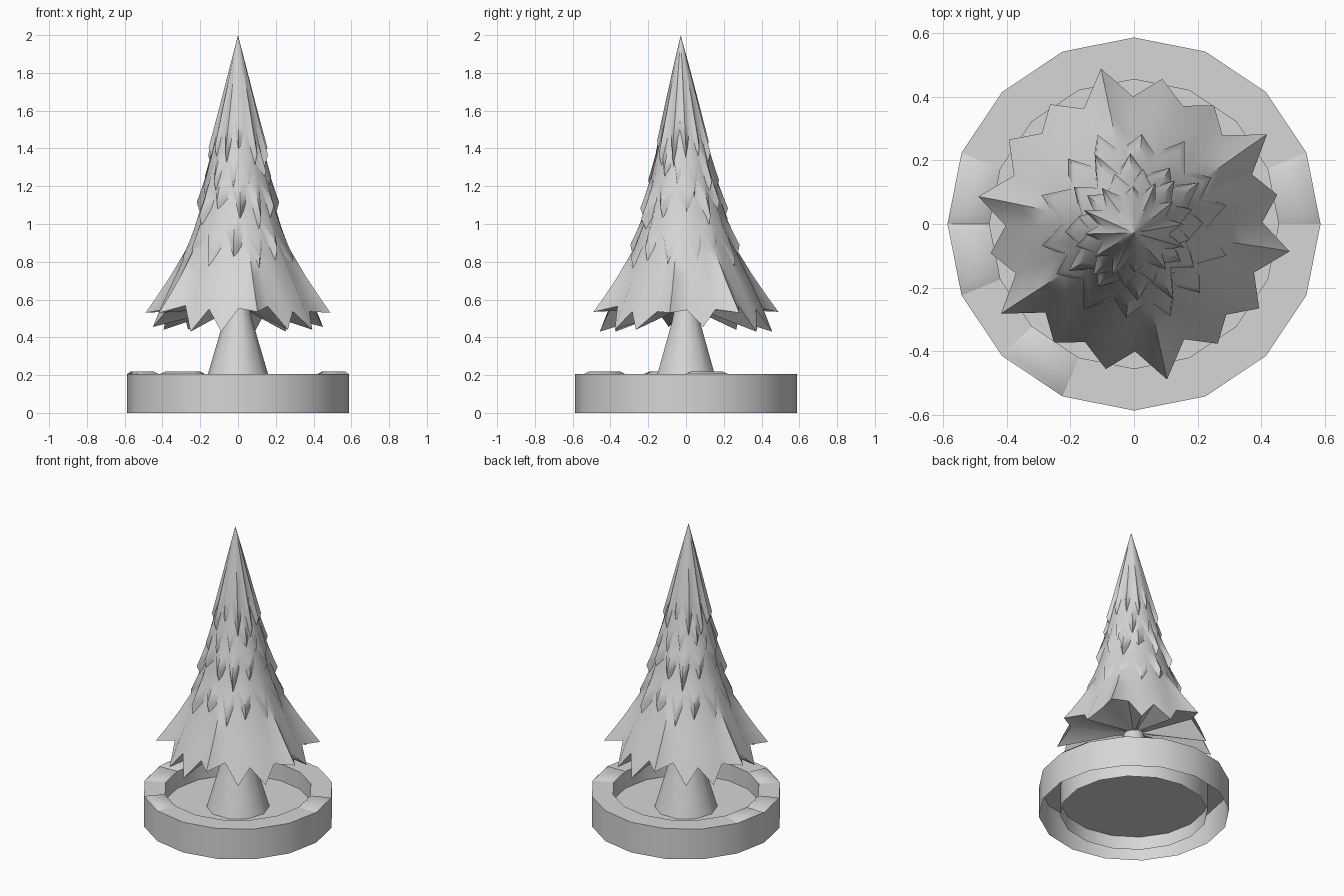
import bpy, bmesh, random
from math import cos, sin, radians, pi

random.seed(11)
if "Cube" in bpy.data.objects:
    bpy.data.objects.remove(bpy.data.objects["Cube"], do_unlink=True)

grey = bpy.data.materials.new("plain_grey")
grey.use_nodes = True
grey.diffuse_color = (0.67, 0.67, 0.67, 1)
grey.node_tree.nodes["Principled BSDF"].inputs["Base Color"].default_value = (0.67, 0.67, 0.67, 1)


def finish(name, bm, angle, fix=True):
    if fix:
        bmesh.ops.recalc_face_normals(bm, faces=bm.faces)
    mesh = bpy.data.meshes.new(name)
    bm.to_mesh(mesh)
    bm.free()
    ob = bpy.data.objects.new(name, mesh)
    mesh.materials.append(grey)
    bpy.context.collection.objects.link(ob)
    bpy.ops.object.select_all(action='DESELECT')
    ob.select_set(True)
    bpy.context.view_layer.objects.active = ob
    bpy.ops.object.shade_smooth_by_angle(angle=radians(angle))


def bridge(bm, rings):
    for a, b in zip(rings, rings[1:]):
        n = len(a)
        for i in range(n):
            j = (i + 1) % n
            bm.faces.new((a[i], b[i], b[j], a[j]))


def lathe(name, profile, sides, angle, cap=False):
    bm = bmesh.new()
    rings = [[bm.verts.new((r * cos(2 * pi * i / sides), r * sin(2 * pi * i / sides), z))
              for i in range(sides)] for r, z in profile]
    bridge(bm, rings)
    if cap:
        bm.faces.new(rings[-1])
    finish(name, bm, angle)


# Planter: hollow rim open underneath, with a soil disc inside
SIDES, OUT, INN, TOP = 16, 0.587, 0.455, 0.205
lathe("planter_rim", [(INN, 0), (INN, TOP), (OUT, TOP), (OUT, 0)], SIDES, 40)
bm = bmesh.new()
bmesh.ops.create_circle(bm, cap_ends=True, segments=SIDES, radius=INN)
bmesh.ops.translate(bm, verts=bm.verts, vec=(0, 0, 0.09))
finish("soil", bm, 30, False)

# Slightly raised, softly shaded blocks on the rim
bm = bmesh.new()
for seg in (0, 7, 8, 10):
    rings = []
    for inset, z in ((0, TOP), (0.02, 0.22)):
        a0 = 2 * pi * seg / SIDES + inset * 2.5
        a1 = 2 * pi * (seg + 1) / SIDES - inset * 2.5
        corners = ((INN + inset, a0), (OUT - inset, a0), (OUT - inset, a1), (INN + inset, a1))
        rings.append([bm.verts.new((r * cos(a), r * sin(a), z)) for r, a in corners])
    bridge(bm, rings)
    bm.faces.new(rings[-1])
finish("rim_blocks", bm, 80)

# Flared trunk
lathe("trunk", [(0.193, 0.09), (0.158, 0.21), (0.108, 0.38), (0.076, 0.49), (0.06, 0.57)], 10, 50, True)

# Foliage: body radius by height
BODY = [(2.0, 0.0), (1.8, 0.048), (1.6, 0.09), (1.4, 0.128), (1.2, 0.17),
        (1.0, 0.216), (0.85, 0.268), (0.7, 0.335), (0.55, 0.402), (0.4, 0.46)]


def body(z):
    for (z0, r0), (z1, r1) in zip(BODY, BODY[1:]):
        if z >= z1:
            return r0 + (r1 - r0) * (z0 - z) / (z0 - z1)
    return BODY[-1][1]


def tuck(z):
    """Lower end of a leaf, turned in to the next tier."""
    return body(z - 0.08) - 0.012, z - 0.08


def core(z):
    """Underside closing on the trunk."""
    return 0.06, 0.555


def skirt(name, z_top, half, z_notch, fold, ridge):
    """Pointed tier: half holds (angle, radius, height) and repeats half way round."""
    half_cols = []
    for k, (a, r, z) in enumerate(half):
        nxt = half[k + 1][0] if k + 1 < len(half) else half[0][0] + 180
        zn = z_notch + random.uniform(-0.02, 0.02)
        half_cols += [(a, r, z, ridge), ((a + nxt) / 2, body(zn), zn, -ridge)]
    cols = half_cols + [(a + 180, r, z, d) for a, r, z, d in half_cols]
    bm = bmesh.new()

    def vert(a, r, z):
        y_lean = -0.028 * max(0, z - 0.6) / 1.4
        return bm.verts.new((r * cos(radians(a)), r * sin(radians(a)) + y_lean, z))

    rings = []
    for t in (0.02, 0.3, 0.6, 0.82, 1):
        ring = []
        for a, r, z_end, d in cols:
            z = z_top + (z_end - z_top) * t
            ring.append(vert(a, body(z) + (r - body(z_end)) * t ** 2 + d * sin(pi * t), z))
        rings.append(ring)
    rings.append([vert(a, *fold(z)) for a, r, z, d in cols])
    bridge(bm, rings)
    if z_top == 2:
        tip = vert(0, 0, 2)
        for i in range(len(cols)):
            bm.faces.new((tip, rings[0][i], rings[0][(i + 1) % len(cols)]))
    finish(name, bm, 55)


def spread(count, r, z, turn):
    """Slightly uneven leaf tips over half a turn, following the taper."""
    tips = []
    for i in range(count):
        dz = random.uniform(-0.05, 0.05)
        tips.append((turn + 180 * i / count + random.uniform(-5, 5),
                     r - dz * 0.3 + random.uniform(-0.01, 0.006), z + dz))
    return tips


skirt("foliage_top", 2, spread(6, 0.15, 1.41, 5), 1.52, tuck, 0.001)
skirt("foliage_upper", 1.6, spread(6, 0.192, 1.23, 20), 1.36, tuck, 0.003)
skirt("foliage_middle", 1.4, spread(6, 0.242, 1.07, 0), 1.2, tuck, 0.005)
skirt("foliage_lower", 1.2, spread(7, 0.295, 0.86, 10), 0.98, tuck, 0.006)

# Bottom tier: sixteen leaves, six of them long and the rest shorter and lower
skirt("foliage_bottom", 1.02,
      [(-10, 0.497, 0.53), (11.5, 0.46, 0.455), (34, 0.505, 0.53), (56, 0.45, 0.43),
       (79, 0.465, 0.43), (102, 0.5, 0.535), (125, 0.46, 0.44), (146, 0.475, 0.44)],
      0.55, core, 0.008)
